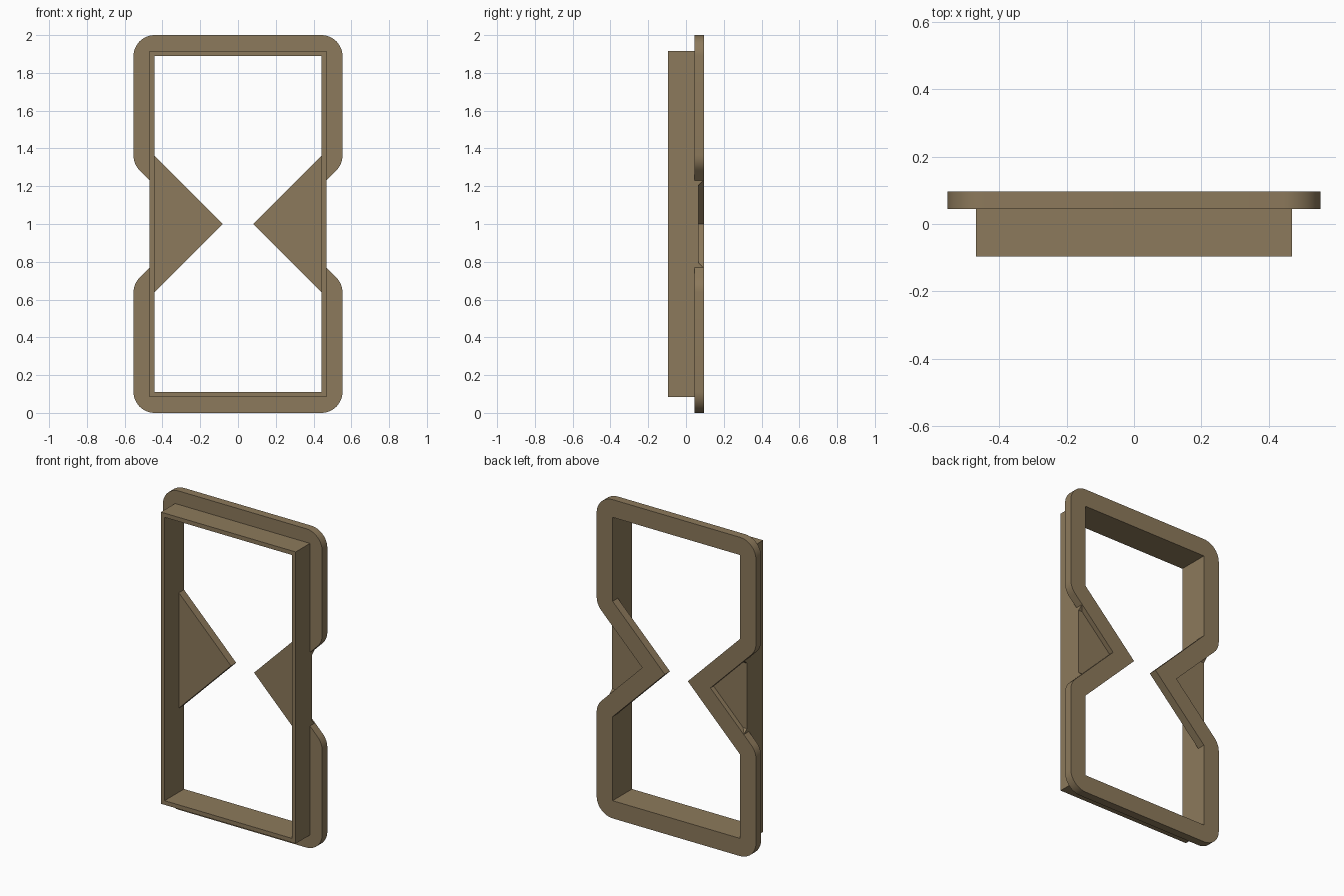
import bpy, bmesh, math

if "Cube" in bpy.data.objects:
    bpy.data.objects.remove(bpy.data.objects["Cube"])

HX, HZ = 0.442, 0.889      # half size of the opening
RIM = 0.111                # rim width, also its corner radius
LIP = 0.026                # thickness of the deep wall
TIP = 0.08                 # half gap between the two points
DZ = HX - TIP              # half height of each point at its root
Y0, Y1, Y2, Y3 = -0.096, 0.045, 0.065, 0.096

brown = bpy.data.materials.new("brown")
brown.diffuse_color = (0.265, 0.193, 0.106, 1)
brown.use_nodes = True
brown.node_tree.nodes["Principled BSDF"].inputs["Base Color"].default_value = brown.diffuse_color


def finish(name, bm):
    bmesh.ops.recalc_face_normals(bm, faces=bm.faces[:])
    mesh = bpy.data.meshes.new(name)
    bm.to_mesh(mesh)
    bm.free()
    mesh.materials.append(brown)
    ob = bpy.data.objects.new(name, mesh)
    bpy.context.collection.objects.link(ob)
    bpy.ops.object.select_all(action='DESELECT')
    ob.select_set(True)
    bpy.context.view_layer.objects.active = ob
    bpy.ops.object.shade_smooth_by_angle(angle=math.radians(30))
    return ob


def ring(name, pairs, ya, yb):
    """Closed frame from (inner, outer) point pairs in the xz plane."""
    bm = bmesh.new()
    cache = {}

    def v(p, y):
        key = (round(p[0], 5), round(p[1], 5), y)
        if key not in cache:
            cache[key] = bm.verts.new((p[0], y, p[1] + 1))
        return cache[key]

    def face(*vs):
        vs = list(dict.fromkeys(vs))
        if len(vs) > 2:
            bm.faces.new(vs)

    for (i0, o0), (i1, o1) in zip(pairs, pairs[1:] + pairs[:1]):
        for y in (ya, yb):
            face(v(i0, y), v(o0, y), v(o1, y), v(i1, y))
        for a, b in ((i0, i1), (o0, o1)):
            face(v(a, ya), v(b, ya), v(b, yb), v(a, yb))
    return finish(name, bm)


def prism(name, bottom, top):
    """Solid between two matching loops of 3D points."""
    bm = bmesh.new()
    a = [bm.verts.new(p) for p in bottom]
    b = [bm.verts.new(p) for p in top]
    bm.faces.new(a)
    bm.faces.new(b)
    for i in range(len(a)):
        j = (i + 1) % len(a)
        bm.faces.new((a[i], a[j], b[j], b[i]))
    return finish(name, bm)


def arc(c, a0, a1, n):
    out = []
    for i in range(n + 1):
        t = math.radians(a0 + (a1 - a0) * i / n)
        out.append((c, (c[0] + RIM * math.cos(t), c[1] + RIM * math.sin(t))))
    return out


# hourglass rim: right half clockwise from the top, then the same turned around
notch = TIP + RIM * math.sqrt(2)      # inner tip of the side notch
half = (arc((HX, HZ), 90, 0, 12) + arc((HX, DZ), 0, -45, 6)
        + [((TIP, 0), (notch, 0))]
        + arc((HX, -DZ), 45, 0, 6) + arc((HX, -HZ), 0, -90, 12))
turned = [((-i[0], -i[1]), (-o[0], -o[1])) for i, o in half]
ring("hourglass_rim", half + turned, Y1, Y3)

# deep rectangular wall in front of the rim
WX, WZ = HX + LIP, HZ + LIP
wall = [((sx * HX, sz * HZ), (sx * WX, sz * WZ))
        for sx, sz in ((1, 1), (1, -1), (-1, -1), (-1, 1))]
ring("deep_wall", wall, Y0, Y1)

# thin web filling each notch, with small ramps where wall meets rim
for s, side in ((1, "right"), (-1, "left")):
    h = WX - notch
    tri = [(s * WX, h), (s * notch, 0), (s * WX, -h)]
    prism(side + "_web", [(x, Y1, 1 + z) for x, z in tri],
          [(x, Y2, 1 + z) for x, z in tri])
    for t, end in ((1, "upper"), (-1, "lower")):
        prof = [(Y2, h - LIP), (Y2, h), (Y3 - 0.004, h)]
        prism(f"{side}_{end}_ramp", [(s * HX, y, 1 + t * z) for y, z in prof],
              [(s * WX, y, 1 + t * z) for y, z in prof])
